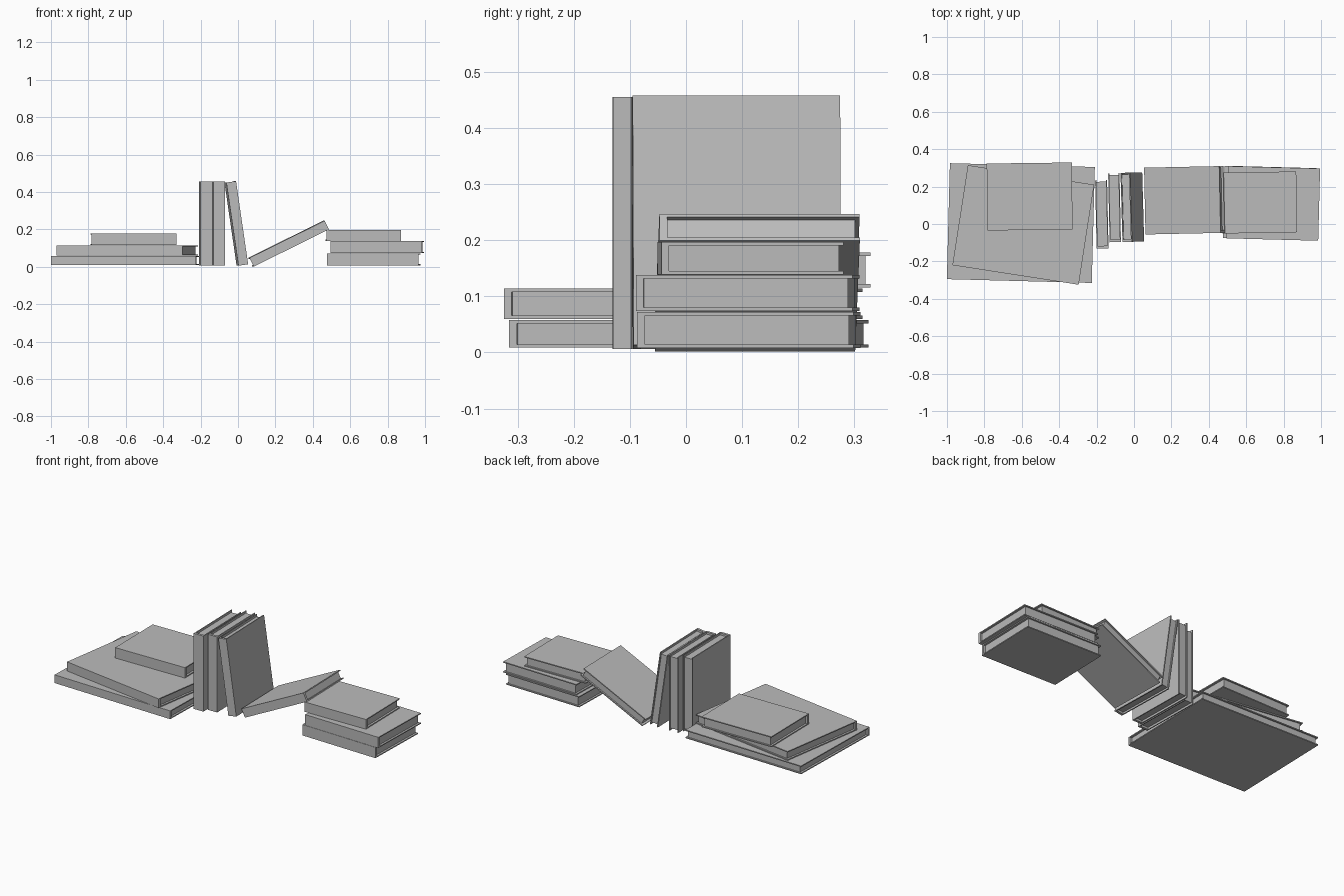
import bpy, bmesh
from math import radians
from mathutils import Matrix

cube = bpy.data.objects.get("Cube")
if cube:
    bpy.data.objects.remove(cube)

grey = bpy.data.materials.new("plain grey")
grey.use_nodes = True
colour = (0.5, 0.5, 0.5, 1)
grey.diffuse_color = colour
grey.node_tree.nodes["Principled BSDF"].inputs["Base Color"].default_value = colour

COVER, SPINE, INSET = 0.006, 0.014, 0.012


def book(name, size, centre, tilt=0, yaw=0):
    """Hardback lying flat: length on x, spine at -y, thickness on z."""
    length, depth, thick = size
    x, y, z = length / 2, depth / 2, thick / 2
    bm = bmesh.new()

    # Cover: C-shaped cross-section extruded along the length
    inner_y, inner_z = -y + SPINE, z - COVER
    profile = [(-y, -z), (y, -z), (y, -inner_z), (inner_y, -inner_z),
               (inner_y, inner_z), (y, inner_z), (y, z), (-y, z)]
    face = bm.faces.new([bm.verts.new((-x, py, pz)) for py, pz in profile])
    grown = bmesh.ops.extrude_face_region(bm, geom=[face])["geom"]
    moved = [v for v in grown if isinstance(v, bmesh.types.BMVert)]
    bmesh.ops.translate(bm, verts=moved, vec=(length, 0, 0))

    # Page block, set back from the three open edges
    page_depth = depth - SPINE - INSET * 0.7
    place = Matrix.Translation((0, inner_y + page_depth / 2, 0))
    scale = Matrix.Diagonal((length - 2 * INSET, page_depth, 2 * inner_z, 1))
    bmesh.ops.create_cube(bm, size=1, matrix=place @ scale)

    bmesh.ops.recalc_face_normals(bm, faces=bm.faces)
    mesh = bpy.data.meshes.new(name)
    bm.to_mesh(mesh)
    bm.free()
    mesh.materials.append(grey)
    obj = bpy.data.objects.new(name, mesh)
    obj.location = centre
    obj.rotation_euler = (0, radians(tilt), radians(yaw))
    bpy.context.collection.objects.link(obj)


# Stack of large books
book("large_book_bottom", (0.775, 0.62, 0.049), (-0.605, 0.005, 0.033), yaw=-1.5)
book("large_book_middle", (0.683, 0.541, 0.054), (-0.592, -0.005, 0.087), yaw=-8.8)
book("large_book_top", (0.455, 0.358, 0.062), (-0.558, 0.147, 0.147), yaw=0.7)

# Upright books and the one leaning on them
book("upright_book_outer", (0.449, 0.365, 0.064), (-0.172, 0.052, 0.231), tilt=-90, yaw=1.2)
book("upright_book_inner", (0.449, 0.368, 0.061), (-0.104, 0.087, 0.231), tilt=-90, yaw=1.2)
book("leaning_book", (0.449, 0.37, 0.052), (-0.009, 0.09, 0.232), tilt=-98.3, yaw=1.6)

# Book propped on the small stack
book("propped_book", (0.448, 0.357, 0.052), (0.27, 0.127, 0.124), tilt=-26.3, yaw=1.2)

# Stack of small books
book("small_book_bottom", (0.49, 0.386, 0.064), (0.725, 0.112, 0.04), yaw=-1.5)
book("small_book_middle", (0.49, 0.386, 0.064), (0.745, 0.11, 0.106), yaw=-1.5)
book("small_book_top", (0.4, 0.325, 0.058), (0.67, 0.115, 0.168), yaw=1)
